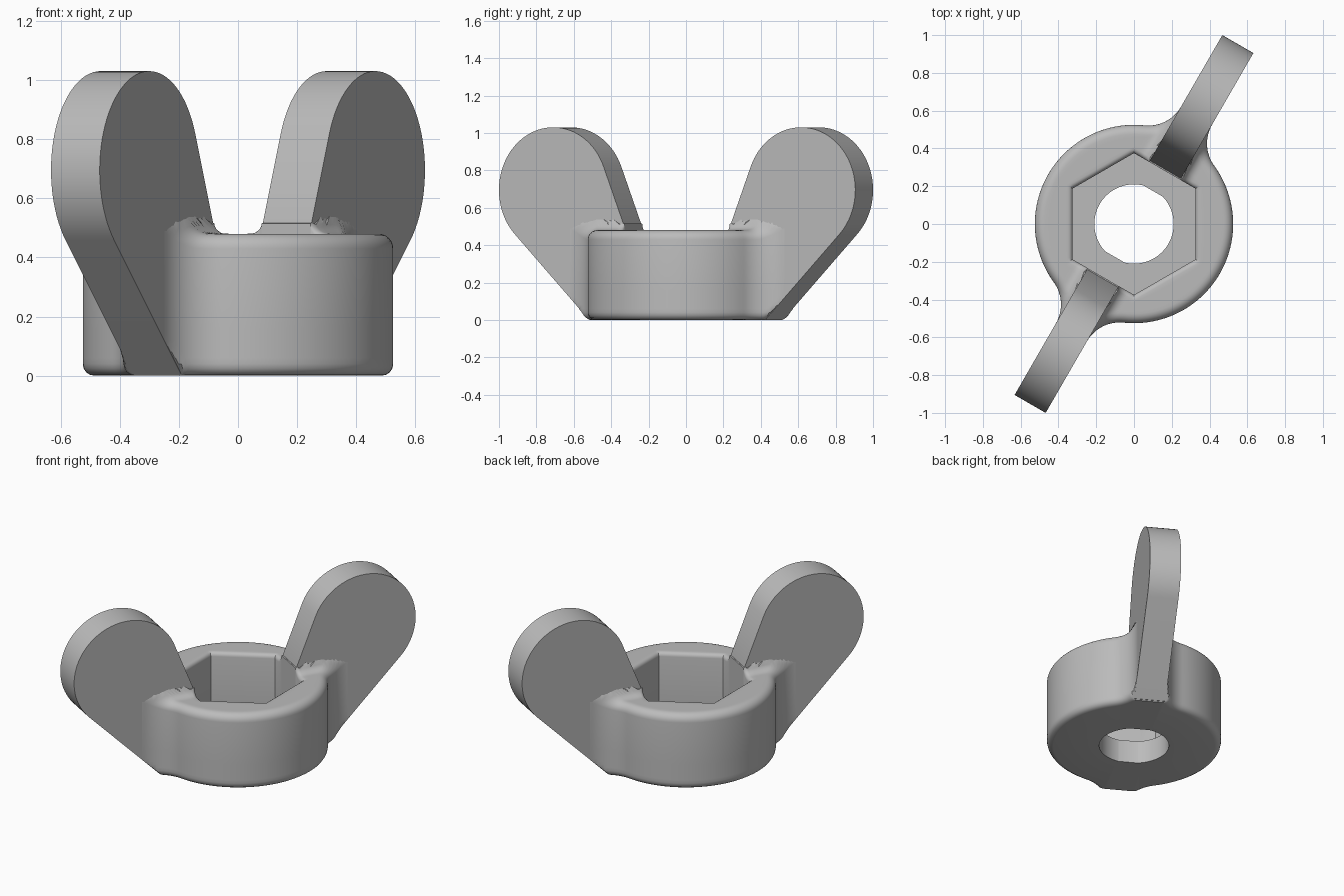
import bpy, bmesh
from math import sin, cos, tan, pi, radians, sqrt, atan2, hypot
from mathutils import Matrix

if "Cube" in bpy.data.objects:
    bpy.data.objects.remove(bpy.data.objects["Cube"], do_unlink=True)

grey = bpy.data.materials.new("plain grey")
grey.use_nodes = True
colour = (0.5, 0.5, 0.5, 1)
grey.diffuse_color = colour
grey.node_tree.nodes["Principled BSDF"].inputs["Base Color"].default_value = colour

BODY_R, TOP, HALF = 0.525, 0.48, 0.095     # hub radius, hub height, half wing thickness
FLARE, RISE = 0.2, 0.06                    # side and top fillets where wings meet hub
HEX, FLOOR, BORE = 0.325, 0.15, 0.21       # nut pocket apothem, pocket floor, hole radius
TURN = Matrix.Rotation(radians(60), 4, 'Z')  # the wings lie along this direction


def finish(bm, name):
    bmesh.ops.recalc_face_normals(bm, faces=bm.faces)
    bm.transform(TURN)
    mesh = bpy.data.meshes.new(name)
    bm.to_mesh(mesh)
    bm.free()
    mesh.materials.append(grey)
    obj = bpy.data.objects.new(name, mesh)
    bpy.context.collection.objects.link(obj)
    bpy.ops.object.select_all(action='DESELECT')
    obj.select_set(True)
    bpy.context.view_layer.objects.active = obj
    bpy.ops.object.shade_smooth_by_angle(angle=radians(32))
    return obj


def rise(p):
    """Height added to the hub top by the fillet against a wing face."""
    d = max(p - HALF, 0)
    return RISE - sqrt(RISE**2 - (RISE - d)**2) if d < RISE else 0


# Hub outline: for each point its position, outward normal and matching pocket point
cs, cp = sqrt((BODY_R + FLARE)**2 - (HALF + FLARE)**2), HALF + FLARE
start = atan2(cp, cs)
half_side = HEX * tan(pi / 6)
quarter = []
STEPS = 16
for i in range(STEPS):
    a = (pi / 2 - start) * i / STEPS
    s, p = cs - FLARE * sin(a), cp - FLARE * cos(a)
    quarter.append(((s, p), (sin(a), cos(a)), (HEX, min(p, half_side))))
ARC = 24
for i in range(ARC + 1):
    t = i / ARC
    a = start + (pi / 2 - start) * t
    h = pi / 6 + pi / 3 * t
    r = HEX / cos(h - pi / 3)
    quarter.append(((BODY_R * cos(a), BODY_R * sin(a)), (cos(a), sin(a)),
                    (r * cos(h), r * sin(h))))
mirrored = [tuple((-x, y) for x, y in q) for q in reversed(quarter[:-1])]
outline = quarter + mirrored


def outer(inset, z, lift=False):
    """Outline ring, trimmed near the base by the sloping wing edge."""
    ring = []
    for (s, p), (ns, np_), _ in outline:
        s, p = s - ns * inset, p - np_ * inset
        limit = 0.542 + z
        ring.append((max(-limit, min(limit, s)), p, z + (rise(p) if lift else 0)))
    return ring


def pocket(apothem, z, lift=False):
    k = apothem / HEX
    return [(s * k, p * k, z + (rise(p * k) if lift else 0)) for _, _, (s, p) in outline]


def bore(z):
    return [(s * BORE / hypot(s, p), p * BORE / hypot(s, p), z) for _, _, (s, p) in outline]


def hub():
    rings = [bore(0)]
    # rounded base edge and outer wall
    for i in range(5):
        a = pi / 2 * i / 4
        rings.append(outer(0.04 * (1 - sin(a)), 0.04 * (1 - cos(a))))
    rings += [outer(0, z) for z in (0.06, 0.08, 0.1, 0.12, 0.16)]
    # rounded top edge
    for i in range(7):
        a = pi / 2 * i / 6
        rings.append(outer(0.05 * (1 - cos(a)), TOP - 0.05 * (1 - sin(a)), True))
    # top surface, rising into the wings
    rim, lip = rings[-1], pocket(HEX + 0.025, TOP, True)
    for i in range(1, 6):
        t = i / 6
        ring = []
        for a, b in zip(rim, lip):
            p = a[1] + (b[1] - a[1]) * t
            ring.append((a[0] + (b[0] - a[0]) * t, p, TOP + rise(p)))
        rings.append(ring)
    # rounded pocket lip, pocket wall, floor and hole
    for i in range(5):
        a = pi / 2 * i / 4
        rings.append(pocket(HEX + 0.025 * (1 - sin(a)), TOP - 0.025 * (1 - cos(a)), True))
    rings += [pocket(HEX, FLOOR), bore(FLOOR)]

    bm = bmesh.new()
    loops = []
    for ring in rings:
        full = ring + [(-x, -y, z) for x, y, z in ring]
        loops.append([bm.verts.new(co) for co in full])
    n = len(loops[0])
    for k, lower in enumerate(loops):
        upper = loops[(k + 1) % len(loops)]
        for i in range(n):
            j = (i + 1) % n
            bm.faces.new((lower[i], lower[j], upper[j], upper[i]))
    bmesh.ops.remove_doubles(bm, verts=bm.verts, dist=0.00001)
    return finish(bm, "hub")


def wing(name, sign):
    profile = []
    for i in range(49):
        a = radians(-45 + 203 * i / 48)
        profile.append((0.765 + 0.335 * cos(a), 0.695 + 0.335 * sin(a)))
    profile += [(0.326, 0.5), (0.329, 0.3), (0.4, 0.05), (0.52, 0.003), (0.55, 0.006)]
    bm = bmesh.new()
    face = bm.faces.new([bm.verts.new((sign * s, -HALF, z)) for s, z in profile])
    side = bmesh.ops.extrude_face_region(bm, geom=[face])["geom"]
    bmesh.ops.translate(bm, vec=(0, 2 * HALF, 0),
                        verts=[v for v in side if isinstance(v, bmesh.types.BMVert)])
    return finish(bm, name)


hub()
wing("back_wing", 1)
wing("front_wing", -1)
